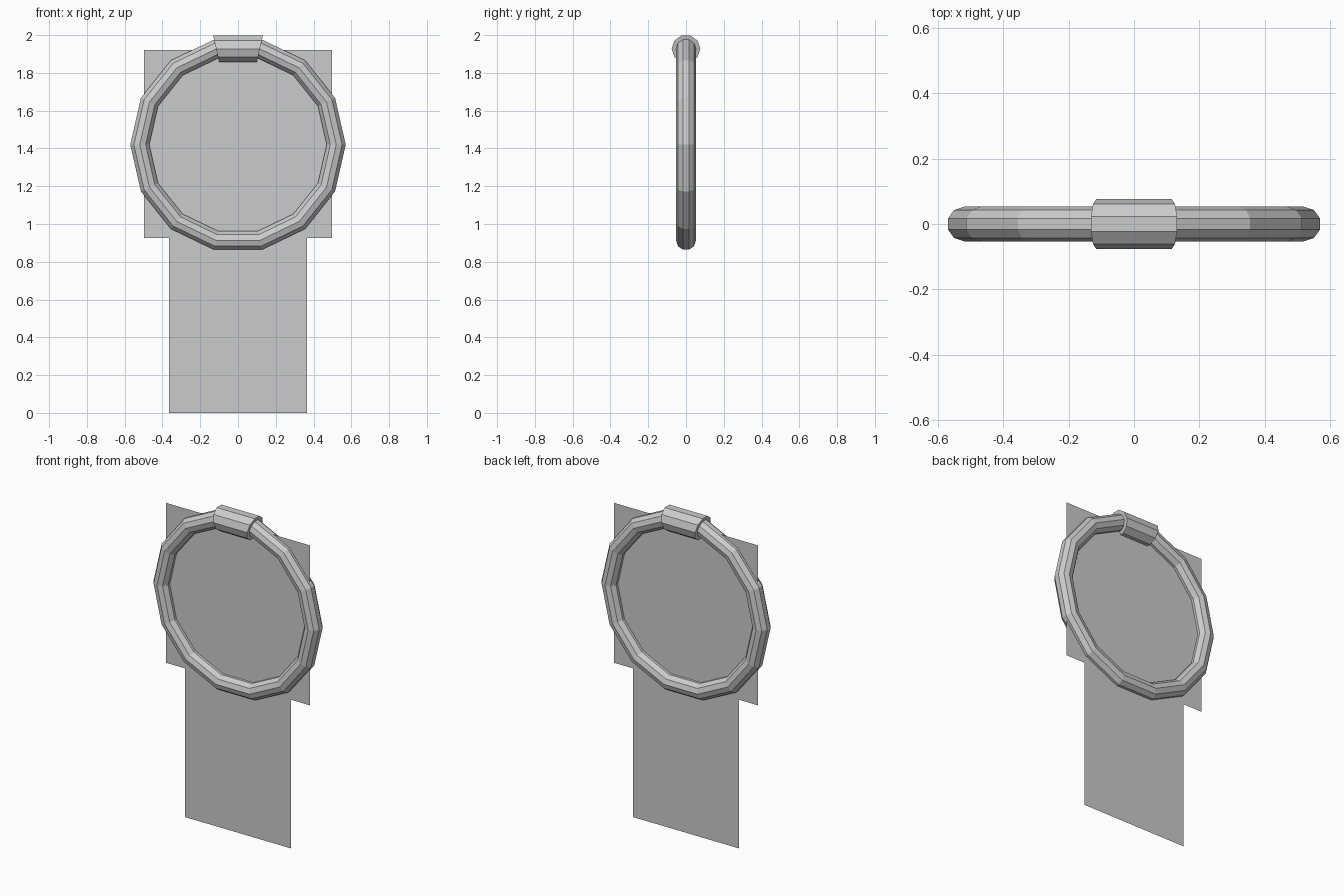
import bpy
import bmesh
from math import pi, sin, cos

cube = bpy.data.objects.get("Cube")
if cube:
    bpy.data.objects.remove(cube, do_unlink=True)

CENTRE_Z = 1.42
RING_RADIUS = 0.52
SEGMENTS = 14
SIDES = 10

grey = bpy.data.materials.new("plain grey")
grey.use_nodes = True
colour = (0.6, 0.6, 0.6, 1)
grey.diffuse_color = colour
grey.node_tree.nodes["Principled BSDF"].inputs["Base Color"].default_value = colour


def finish(name, bm):
    bmesh.ops.recalc_face_normals(bm, faces=bm.faces)
    mesh = bpy.data.meshes.new(name)
    bm.to_mesh(mesh)
    bm.free()
    mesh.materials.append(grey)
    obj = bpy.data.objects.new(name, mesh)
    bpy.context.collection.objects.link(obj)
    return obj


def section(bm, angle, radius):
    """One ten-sided cross-section of the hoop, with a flat side facing outward."""
    verts = []
    for i in range(SIDES):
        a = 2 * pi * (i + 0.5) / SIDES
        r = RING_RADIUS + radius * cos(a)
        verts.append(bm.verts.new((r * cos(angle), radius * sin(a),
                                   CENTRE_Z + r * sin(angle))))
    return verts


def bridge(bm, a, b):
    for i in range(SIDES):
        j = (i + 1) % SIDES
        bm.faces.new((a[i], a[j], b[j], b[i]))


def panel(name, half_width, bottom, top):
    bm = bmesh.new()
    corners = ((-half_width, bottom), (half_width, bottom),
               (half_width, top), (-half_width, top))
    bm.faces.new([bm.verts.new((x, 0, z)) for x, z in corners])
    finish(name, bm)


# Hoop
step = 2 * pi / SEGMENTS
bm = bmesh.new()
loops = [section(bm, k * step, 0.053) for k in range(SEGMENTS)]
for k in range(SEGMENTS):
    bridge(bm, loops[k], loops[(k + 1) % SEGMENTS])
finish("hoop", bm)

# Thicker sleeve around the top segment
bm = bmesh.new()
ends = [section(bm, pi / 2 + s * step / 2, 0.076) for s in (-1, 1)]
bridge(bm, *ends)
for end in ends:
    bm.faces.new(end)
finish("top_sleeve", bm)

# Flat sheets: square behind the hoop opening and hanging strip below
panel("square_panel", 0.497, 0.925, 1.92)
panel("hanging_panel", 0.365, 0, 0.925)
